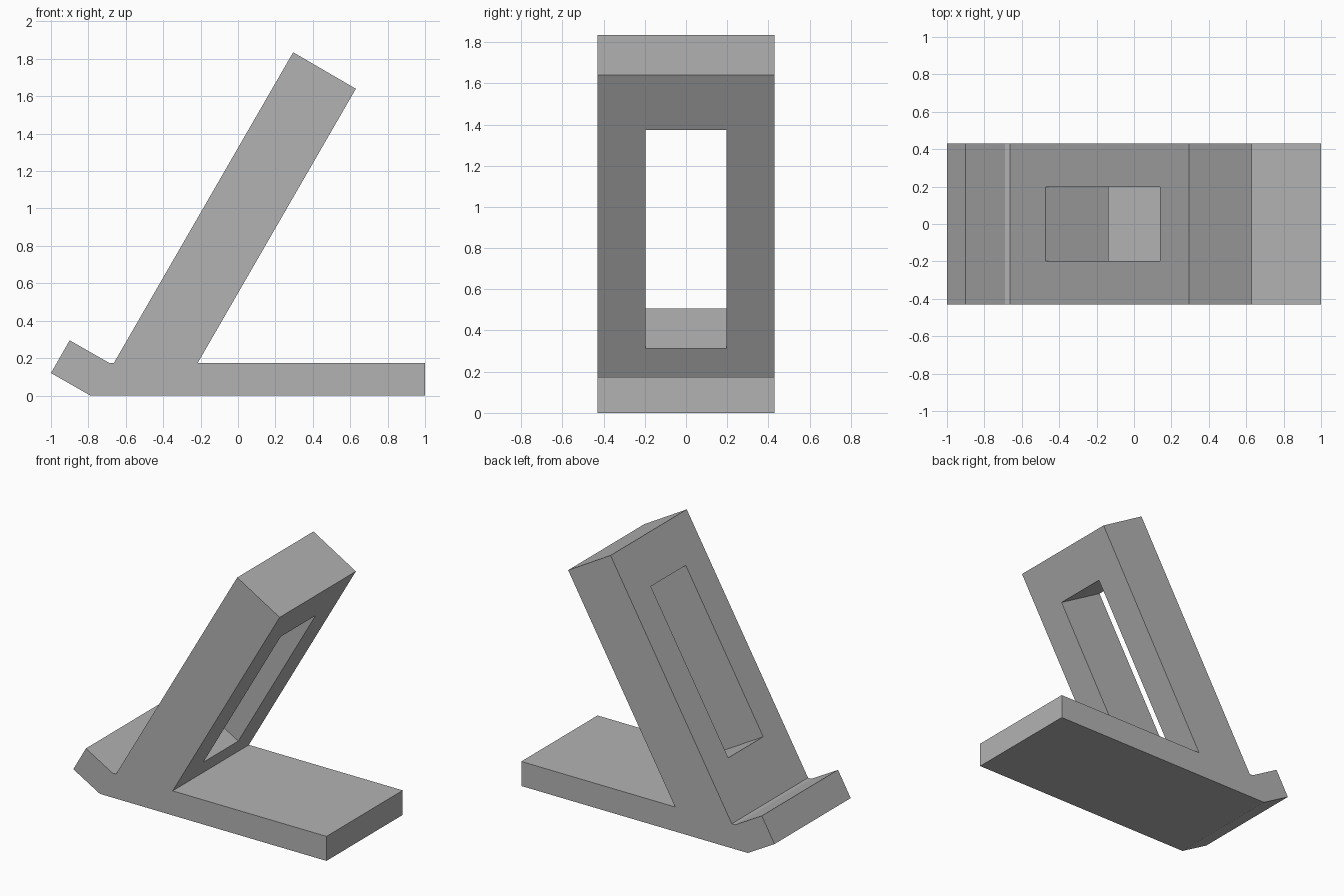
import bpy
import bmesh
from math import radians

cube = bpy.data.objects.get("Cube")
if cube:
    bpy.data.objects.remove(cube, do_unlink=True)

HALF_WIDTH = 0.43
LEAN = radians(30)

# Plain grey material
grey = bpy.data.materials.new("plain_grey")
grey.use_nodes = True
colour = (0.45, 0.45, 0.45, 1.0)
grey.diffuse_color = colour
grey.node_tree.nodes["Principled BSDF"].inputs["Base Color"].default_value = colour

# Side profile: base foot, leaning back rest, front lip
profile = [
    (-0.79, 0), (1, 0), (1, 0.175), (-0.215, 0.175), (0.63, 1.64),
    (0.295, 1.835), (-0.663, 0.175), (-0.69, 0.175), (-0.9, 0.295), (-1, 0.12),
]

# Extrude the profile across the width
bm = bmesh.new()
side = bm.faces.new([bm.verts.new((x, -HALF_WIDTH, z)) for x, z in profile])
extruded = bmesh.ops.extrude_face_region(bm, geom=[side], use_keep_orig=True)
moved = [g for g in extruded["geom"] if isinstance(g, bmesh.types.BMVert)]
bmesh.ops.translate(bm, verts=moved, vec=(0, 2 * HALF_WIDTH, 0))
bmesh.ops.recalc_face_normals(bm, faces=bm.faces)
mesh = bpy.data.meshes.new("stand_body")
bm.to_mesh(mesh)
bm.free()
mesh.materials.append(grey)
stand = bpy.data.objects.new("stand_body", mesh)
bpy.context.collection.objects.link(stand)

# Rectangular window cut square through the back rest
bpy.ops.mesh.primitive_cube_add(size=1, location=(0, 0, 0.94), rotation=(0, LEAN, 0))
cutter = bpy.context.object
cutter.name = "window_cutter"
cutter.scale = (0.6, 0.394, 1.224)
cutter.hide_render = True
cutter.data.materials.append(grey)

window = stand.modifiers.new("window", "BOOLEAN")
window.operation = "DIFFERENCE"
window.solver = "EXACT"
window.object = cutter

# Apply the cut and discard the helper
bpy.ops.object.select_all(action="DESELECT")
stand.select_set(True)
bpy.context.view_layer.objects.active = stand
bpy.ops.object.modifier_apply(modifier=window.name)
bpy.data.objects.remove(cutter, do_unlink=True)
